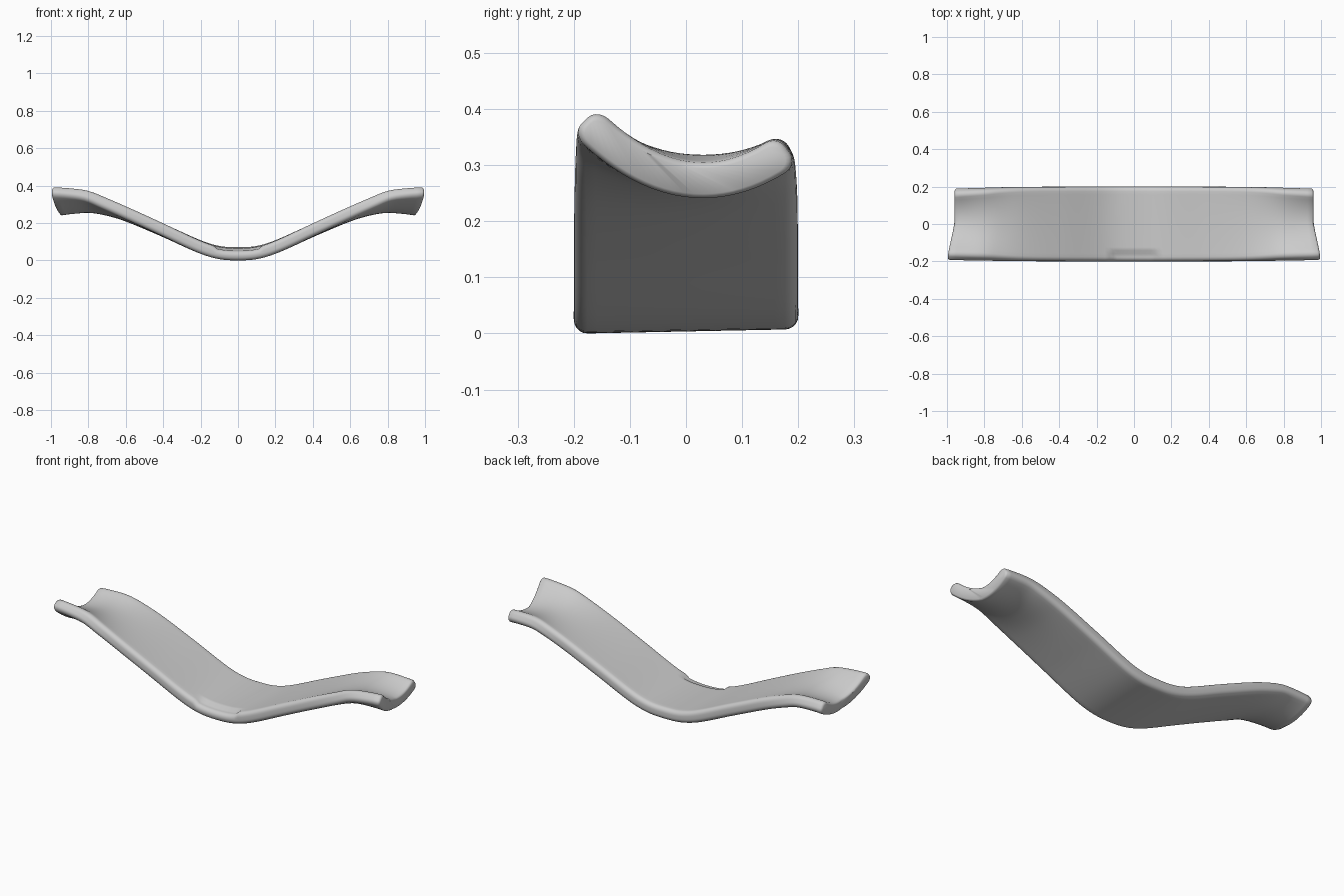
import bpy, bmesh, math
from mathutils import Vector

if "Cube" in bpy.data.objects:
    bpy.data.objects.remove(bpy.data.objects["Cube"])

# side profile of the centre line and strength of the cross trough: (x, z, k)
STATIONS = [(0, .033, 0), (.1, .040, 0), (.2, .068, .05), (.4, .157, .1), (.6, .240, .3),
            (.72, .274, .8), (.8, .284, 1.45), (.9, .277, 2.1), (.955, .269, 2.45)]
END = .955
HALF_T = .032


def sample(x, col):
    """Smooth Hermite interpolation through the mirrored stations."""
    x = min(abs(x), END)
    pts = [(-STATIONS[1][0], STATIONS[1][col])] + [(s[0], s[col]) for s in STATIONS]
    i = max(j for j in range(1, len(pts) - 1) if pts[j][0] <= x + 1e-9)

    def slope(j):
        a, b = pts[j - 1], pts[min(j + 1, len(pts) - 1)]
        return (b[1] - a[1]) / (b[0] - a[0])
    (x0, z0), (x1, z1) = pts[i], pts[i + 1]
    w = x1 - x0
    t = (x - x0) / w
    return ((2*t**3 - 3*t*t + 1) * z0 + (t**3 - 2*t*t + t) * w * slope(i)
            + (3*t*t - 2*t**3) * z1 + (t**3 - t*t) * w * slope(i + 1))


def height(x, y):
    k = sample(x, 2)
    tilt = .02 * y * max(0, 1 - abs(x) / .5)
    return sample(x, 1) + k * (y - .03) ** 2 - k * .0009 * max(0, 1 - abs(x)) + tilt


def surface(x, y, h):
    """Point at offset h along the normal of the middle surface."""
    e = .004
    xi = max(-END + e, min(END - e, x))
    n = Vector((-(height(xi + e, y) - height(xi - e, y)) / (2*e),
                -(height(x, y + e) - height(x, y - e)) / (2*e), 1)).normalized()
    flare = .042 * min(1, max(0, -y / .18)) + .005 * max(0, y / .2)
    px = x + math.copysign(abs(x / END) ** 8 * flare, x)
    # shallow flat on the upper front edge at the middle
    drop = .012 if h > 0 and y < -.15 and abs(x) < .12 else 0
    p = Vector((px, y, height(x, y))) + n * h
    p.z -= drop
    return p


def section(inset):
    """Rounded rectangle (y, h) of the strip."""
    w, t, r = .2 - inset, HALF_T - inset, .024 - inset * .5
    pts = []
    for cy, ch, a0 in ((w - r, t - r, 0), (-w + r, t - r, 90), (-w + r, -t + r, 180), (w - r, -t + r, 270)):
        for i in range(6):
            a = math.radians(a0 + 18 * i)
            pts.append((cy + r * math.cos(a), ch + r * math.sin(a)))
        if a0 in (0, 180):
            s = -1 if a0 == 0 else 1
            for i in range(1, 20):
                pts.append((-s * (w - r) * (1 - i / 10) * 1.0, -s * t))
    return pts


# curved strip lofted along x, with softened end rings
bm = bmesh.new()
n = 80
xs = [(-END, .009), (-END + .003, .004), (-END + .009, 0)]
xs += [(-END + .009 + (2*END - .018) * i / n, 0) for i in range(1, n)]
xs += [(-x, d) for x, d in reversed(xs[:3])]
rings = []
for x, inset in xs:
    squeeze = 1 - .04 * sample(x, 2)
    rings.append([bm.verts.new(surface(x, y * squeeze, h)) for y, h in section(inset)])
m = len(rings[0])
for a, b in zip(rings, rings[1:]):
    for i in range(m):
        j = (i + 1) % m
        bm.faces.new((a[i], a[j], b[j], b[i]))

# end caps: strips joining the upper and lower sides of each end ring
for ring in (rings[0], rings[-1]):
    order = ring[3:] + ring[:3]
    lo, hi = 0, m - 1
    while hi - lo > 2:
        bm.faces.new((order[lo], order[lo + 1], order[hi - 1], order[hi]))
        lo, hi = lo + 1, hi - 1
    if hi - lo == 2:
        bm.faces.new((order[lo], order[lo + 1], order[hi]))
bmesh.ops.recalc_face_normals(bm, faces=bm.faces)

# rest on the ground
low = min(v.co.z for v in bm.verts)
bmesh.ops.translate(bm, verts=bm.verts, vec=(0, 0, -low))
mesh = bpy.data.meshes.new("curved_strip")
bm.to_mesh(mesh)
bm.free()
strip = bpy.data.objects.new("curved_strip", mesh)
bpy.context.collection.objects.link(strip)
bpy.context.view_layer.objects.active = strip
strip.select_set(True)
bpy.ops.object.shade_smooth_by_angle(angle=math.radians(40))
